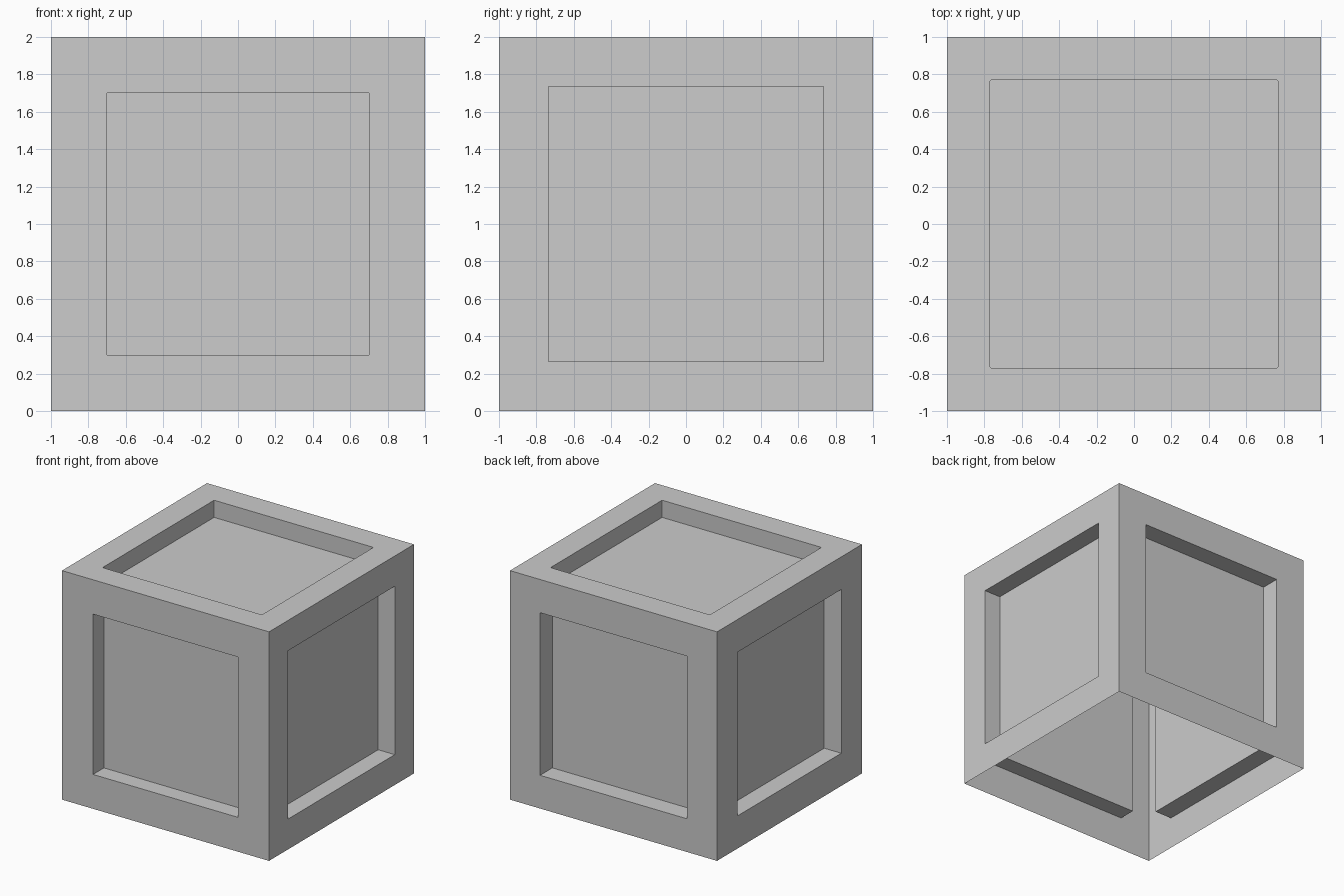
import bpy
import bmesh
from mathutils import Vector

default = bpy.data.objects.get("Cube")
if default:
    bpy.data.objects.remove(default, do_unlink=True)

grey = bpy.data.materials.new("mid_grey")
grey.use_nodes = True
colour = (0.604, 0.604, 0.604, 1)
grey.diffuse_color = colour
grey.node_tree.nodes["Principled BSDF"].inputs["Base Color"].default_value = colour

# Recessed panels: outward direction, half width, depth
PANELS = [
    (Vector((0, -1, 0)), 0.70, 0.15),
    (Vector((0, 1, 0)), 0.71, 0.17),
    (Vector((1, 0, 0)), 0.735, 0.16),
    (Vector((-1, 0, 0)), 0.715, 0.165),
    (Vector((0, 0, 1)), 0.77, 0.15),
]

# Thin box shell, open underneath
bm = bmesh.new()
bmesh.ops.create_cube(bm, size=2)
bmesh.ops.translate(bm, verts=bm.verts, vec=(0, 0, 1))
bm.normal_update()
bottom = [f for f in bm.faces if f.normal.z < -0.9]
bmesh.ops.delete(bm, geom=bottom, context='FACES_ONLY')

# Inset a frame on each side, then sink its panel straight inwards
sides = [(next(f for f in bm.faces if f.normal.dot(d) > 0.9), half, depth)
         for d, half, depth in PANELS]
for face, half, depth in sides:
    bmesh.ops.inset_individual(bm, faces=[face], thickness=1 - half,
                               use_even_offset=True)
    bmesh.ops.inset_individual(bm, faces=[face], thickness=0, depth=-depth)

# Slightly softened upright corners in the top recess
corners = [e for e in bm.edges
           if min(v.co.z for v in e.verts) > 1.8
           and abs(e.verts[0].co.z - e.verts[1].co.z) > 0.1]
bmesh.ops.bevel(bm, geom=corners, offset=0.01, segments=2, profile=0.5,
                affect='EDGES', clamp_overlap=True)

mesh = bpy.data.meshes.new("crate_shell")
bm.to_mesh(mesh)
bm.free()
mesh.materials.append(grey)
crate = bpy.data.objects.new("crate_shell", mesh)
bpy.context.collection.objects.link(crate)
